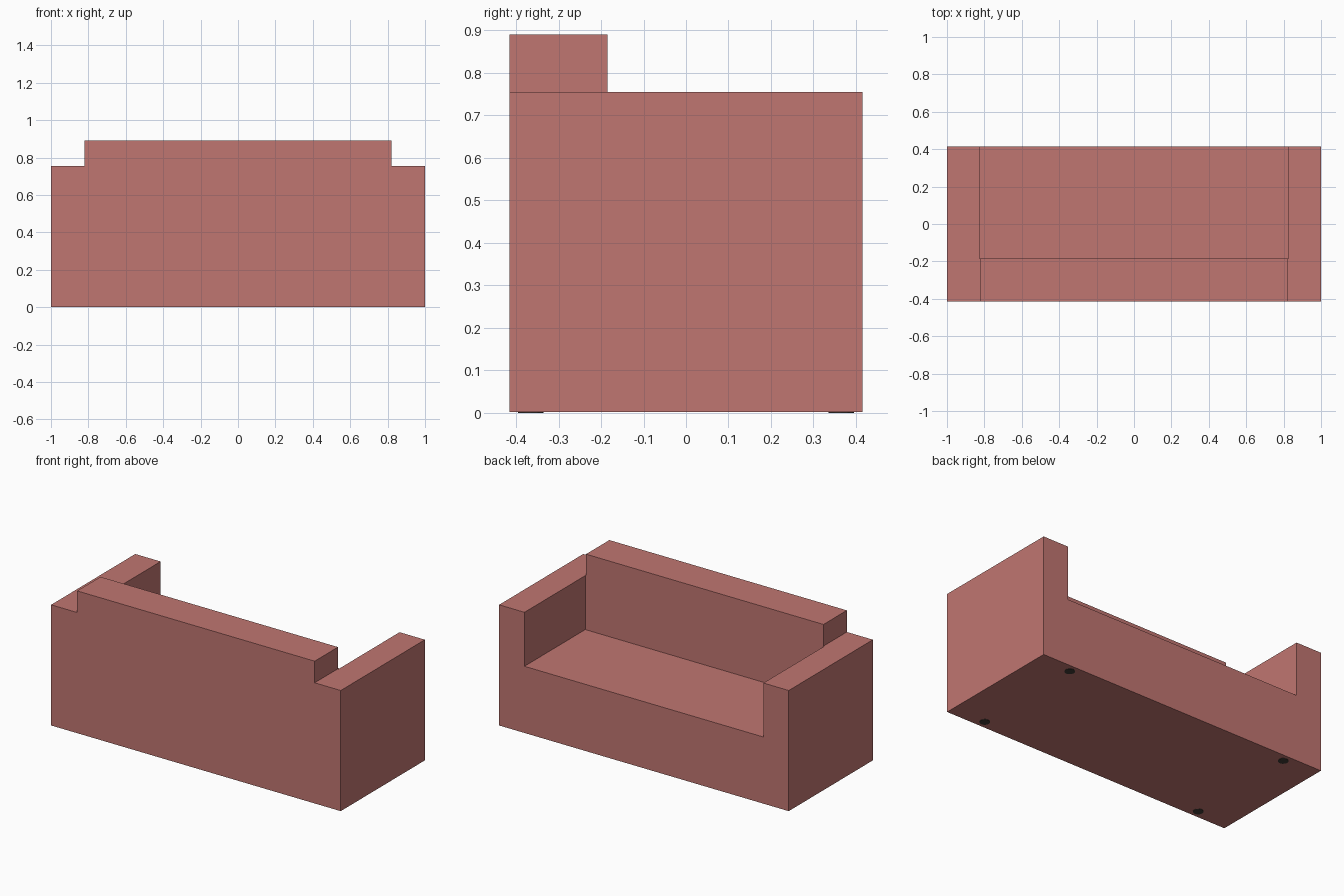
import bpy, bmesh

if "Cube" in bpy.data.objects:
    bpy.data.objects.remove(bpy.data.objects["Cube"])


def material(name, rgb):
    mat = bpy.data.materials.new(name)
    mat.diffuse_color = (*rgb, 1)
    mat.use_nodes = True
    mat.node_tree.nodes["Principled BSDF"].inputs["Base Color"].default_value = mat.diffuse_color
    return mat


def extrude_profile(name, points, y0, y1, mat=None):
    """Extrude an x-z outline along y."""
    bm = bmesh.new()
    face = bm.faces.new([bm.verts.new((x, y0, z)) for x, z in points])
    new = bmesh.ops.extrude_face_region(bm, geom=[face])["geom"]
    verts = [v for v in new if isinstance(v, bmesh.types.BMVert)]
    bmesh.ops.translate(bm, verts=verts, vec=(0, y1 - y0, 0))
    bmesh.ops.recalc_face_normals(bm, faces=bm.faces)
    mesh = bpy.data.meshes.new(name)
    bm.to_mesh(mesh)
    bm.free()
    obj = bpy.data.objects.new(name, mesh)
    bpy.context.collection.objects.link(obj)
    if mat:
        mesh.materials.append(mat)
    return obj


fabric = material("fabric", (0.53, 0.18, 0.165))
dark = material("dark_foot", (0.05, 0.045, 0.035))
BOTTOM = 0.002

# Sofa body: stepped outline with the raised backrest
half = [(1, BOTTOM), (1, 0.755), (0.82, 0.755), (0.82, 0.89)]
outline = half + [(-x, z) for x, z in reversed(half)]
body = extrude_profile("sofa_body", outline, -0.415, 0.415, fabric)

# Seat hollow between the arms, in front of the backrest
hollow = [(-0.825, 0.418), (0.825, 0.418), (0.825, 1.2), (-0.825, 1.2)]
cutter = extrude_profile("seat_cutter", hollow, -0.185, 0.7)
cutter.hide_render = True
cutter.hide_set(True)
cut = body.modifiers.new("seat_hollow", "BOOLEAN")
cut.operation = "DIFFERENCE"
cut.solver = "EXACT"
cut.object = cutter

# Small feet, almost flush with the underside
for side, sx in (("left", -1), ("right", 1)):
    for end, sy in (("front", -1), ("back", 1)):
        bpy.ops.mesh.primitive_cylinder_add(
            vertices=12, radius=0.03, depth=0.04,
            location=(sx * 0.77, sy * 0.365, 0.02))
        foot = bpy.context.object
        foot.name = f"{end}_{side}_foot"
        foot.data.materials.append(dark)
